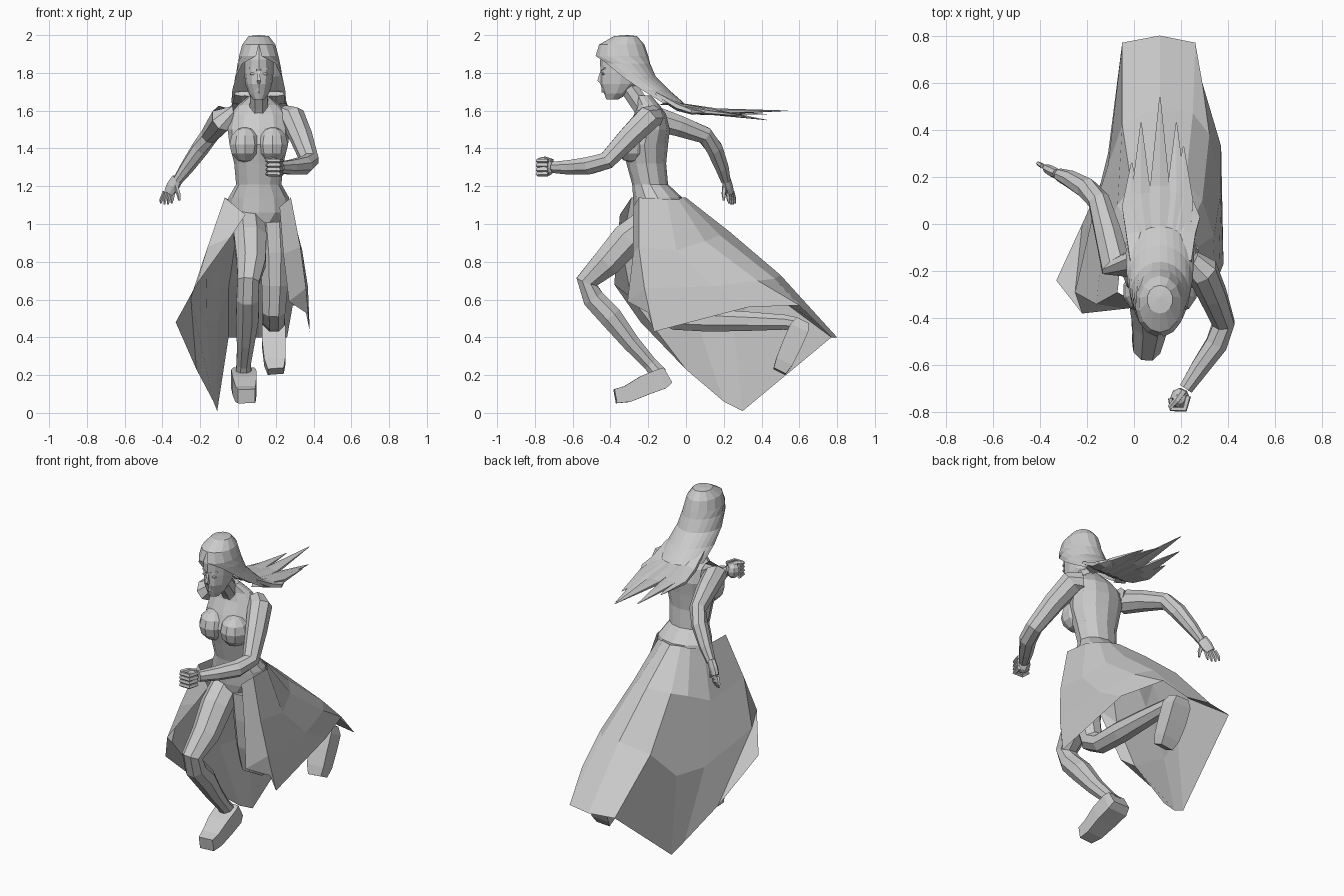
import bpy
import bmesh
import math
from mathutils import Vector

CM = 0.01          # all dimensions below are in hundredths of a unit
MIDDLE = 11        # x of the body's centre line

default_cube = bpy.data.objects.get("Cube")
if default_cube:
    bpy.data.objects.remove(default_cube, do_unlink=True)

grey = bpy.data.materials.new("plain_grey")
grey.use_nodes = True
grey.diffuse_color = (0.6, 0.6, 0.6, 1)
shader = next(node for node in grey.node_tree.nodes if node.type == 'BSDF_PRINCIPLED')
shader.inputs["Base Color"].default_value = grey.diffuse_color


def finish(name, bm, closed=True):
    """Turn a bmesh into a flat shaded object."""
    bmesh.ops.remove_doubles(bm, verts=bm.verts, dist=0.0002)
    if closed:
        bmesh.ops.recalc_face_normals(bm, faces=bm.faces)
    mesh = bpy.data.meshes.new(name)
    bm.to_mesh(mesh)
    bm.free()
    mesh.materials.append(grey)
    part = bpy.data.objects.new(name, mesh)
    bpy.context.collection.objects.link(part)
    return part


def loft(name, rings, closed=True):
    """Skin a list of rings (capped) or open rows of points."""
    bm = bmesh.new()
    rows = [[bm.verts.new(Vector(point) * CM) for point in ring] for ring in rings]
    count = len(rows[0])
    for upper, lower in zip(rows, rows[1:]):
        for i in range(count if closed else count - 1):
            j = (i + 1) % count
            bm.faces.new((upper[i], upper[j], lower[j], lower[i]))
    if closed:
        bm.faces.new(rows[0])
        bm.faces.new(rows[-1])
    return finish(name, bm, closed)


def tube(name, path, flat=1.0, sides=8, across=(1, 0, 0)):
    """Sweep an ellipse along (x, y, z, radius) points; flat widens it sideways."""
    rings = []
    centres = [Vector(point[:3]) for point in path]
    for i, point in enumerate(path):
        along = (centres[min(i + 1, len(path) - 1)] - centres[max(i - 1, 0)]).normalized()
        side = Vector(across)
        side = (side - along * side.dot(along)).normalized()
        up = along.cross(side)
        ring = []
        for k in range(sides):
            angle = math.tau * (k + 0.5) / sides
            ring.append(centres[i] + point[3] * (side * flat * math.cos(angle) + up * math.sin(angle)))
        rings.append(ring)
    return loft(name, rings)


def level_ring(y, z, width, depth, gap=None, sides=12):
    """Horizontal ellipse; with a gap it is an arc that is open at the front."""
    steps = sides if gap is None else sides + 1
    start = math.radians(gap or 0)
    sweep = math.tau - 2 * start
    ring = []
    for k in range(steps):
        angle = start + sweep * k / sides
        ring.append((MIDDLE - width * math.sin(angle), y - depth * math.cos(angle), z))
    return ring


def ball(name, centre, size, segments=8, rings=6):
    bm = bmesh.new()
    bmesh.ops.create_uvsphere(bm, u_segments=segments, v_segments=rings, radius=CM)
    for vert in bm.verts:
        vert.co = Vector([c * s for c, s in zip(vert.co, size)]) + Vector(centre) * CM
    return finish(name, bm)


# Torso and neck
loft("torso", [level_ring(*section) for section in (
    (-23, 168, 5, 4.5), (-20, 163, 11, 6), (-19, 158, 15, 8.5), (-20, 150, 16.5, 11.5),
    (-22, 142, 15.5, 12.5), (-21, 132, 13, 10.5), (-19, 121, 12, 9.5), (-15, 114, 16, 13),
    (-14, 106, 17, 13.5), (-17, 99, 9, 9), (-19, 95, 3, 5))])
tube("neck", [(MIDDLE, -19, 157, 7), (MIDDLE, -24, 163, 5.2), (MIDDLE, -31, 173, 5)])

# Head
loft("head", [level_ring(*section) for section in (
    (-39, 166, 3, 3.2), (-37, 169, 5.3, 6.3), (-35, 174, 7, 10.3),
    (-34, 180, 7.8, 11.3), (-33, 187, 7.8, 12.5), (-32, 194, 6, 10))])
tube("nose", [(MIDDLE, -44.8, 181, 0.7), (MIDDLE, -46, 176, 1.3), (MIDDLE, -44.8, 174.8, 1)], sides=4)
for lip, z in (("upper_lip", 171.5), ("lower_lip", 170.3)):
    tube(lip, [(9, -43, z, 0.3), (MIDDLE, -44, z, 0.9), (13, -43, z, 0.3)], sides=4, across=(0, 1, 0))
for side_name, sign in (("right", -1), ("left", 1)):
    ball(side_name + "_eye", (MIDDLE + sign * 3.2, -43.8, 179.5), (1.6, 0.8, 0.7))
    tube(side_name + "_brow", [(MIDDLE + sign, -45, 181.5, 0.6),
                               (MIDDLE + sign * 5, -43, 182.5, 0.5)], sides=4, across=(0, 1, 0))
    ball(side_name + "_bust", (MIDDLE + sign * 7.2, -28.5, 142), (8.7, 9.3, 9.5), segments=10)

# Hair: a cap open over the face, folded under at the neck, then streaming locks
loft("hair_cap", [level_ring(*section, sides=14) for section in (
    (-31, 200, 0, 0, 0), (-32, 199.5, 5.5, 6, 0), (-34, 195, 9, 12, 0), (-34, 189, 10.5, 14, 8),
    (-33, 185, 11.3, 14, 50), (-30, 178, 12.5, 14, 75), (-24, 171, 14, 15, 92),
    (-17, 164, 15.3, 16, 108), (-17, 163, 8, 10, 108))], closed=False)
locks = ((11, 54, 160), (3, 43, 158), (18, 43, 155), (21, 33, 157), (-1, 26, 158), (24, 12, 159))
for number, (x, y, z) in enumerate(locks):
    root = MIDDLE + (x - MIDDLE) * 0.75
    tube("hair_lock_%d" % (number + 1),
         [(root, -16, 169, 1.5), (root, -4, 162, 2.2), (x, y * 0.3, 159.5, 1.7), (x, y, z, 0.1)],
         flat=2.8, sides=6)

# Arms
tube("left_arm", [(24, -17, 157, 6), (29, -20, 156, 7), (33.5, -30, 146, 6.2), (38, -42, 133.5, 5),
                  (35, -51, 131, 5), (28, -61, 130, 4.2), (22, -70, 130, 3.2)])
tube("right_arm", [(-2, -17, 157, 6), (-8, -17, 156, 7), (-11, -4, 152, 6), (-15, 10, 147, 4.8),
                   (-20, 15, 140, 4.7), (-27, 19, 130, 3.8), (-32, 21, 123, 2.7)])

# Closed left hand
ball("left_fist", (19.5, -74, 130), (4.2, 4.5, 4.8))
for number in range(4):
    z = 126.5 + number * 2.3
    tube("left_finger_%d" % (number + 1),
         [(23, -73, z, 1.3), (21.5, -78.5, z, 1.4), (16, -78.5, z, 1.3), (15.5, -74, z, 1.1)],
         sides=5, across=(0, 0, 1))
tube("left_thumb", [(21, -71, 133, 1.6), (18, -75, 134.5, 1.4), (15, -78, 134, 1)], sides=5)

# Open right hand, its fingers fanned along the edge of the palm
hand_edge = Vector((-1, 0.55, 0))
tube("right_palm", [(-32, 21, 124, 2.2), (-34.5, 22.2, 120, 2.4), (-36.5, 23.3, 116.5, 2)],
     flat=1.5, across=hand_edge)
for number in range(4):
    spread = (number - 1.5) * 1.6
    knuckle = Vector((-36.5, 23.3, 117)) + hand_edge * spread
    middle = knuckle + Vector((-1.2, 0.8, -4)) + hand_edge * spread * 0.2
    tip = middle + Vector((-0.3, 0.3, -3 + abs(spread) * 0.4))
    tube("right_finger_%d" % (number + 1), [(*knuckle, 1.1), (*middle, 1), (*tip, 0.5)], sides=5)
tube("right_thumb", [(-33, 20.5, 121, 1.3), (-31.5, 20, 116, 1.2), (-31, 20, 112.5, 0.6)], sides=5)

# Legs: the right one steps forward, the left one kicks back
tube("right_leg", [(5.5, -19, 101, 9), (6.5, -31, 92, 9.3), (7, -42, 79.5, 8.2), (5.5, -52.5, 69.5, 6.2),
                   (5, -49, 60.5, 6.2), (5, -40, 51, 6.5), (4, -29, 37, 5), (3, -19, 26, 4),
                   (3, -14, 20, 4.7)])
tube("left_leg", [(18.5, -18, 101, 9), (19.5, -18, 85, 8.5), (19.5, -17, 68, 7.5), (19, -14, 54, 6.5),
                  (19, -6, 49.5, 6), (19, 12, 49, 6.5), (19, 33, 48.5, 5.5), (19, 52, 48, 4.3),
                  (19, 58, 47, 4)])

# Blocky feet
tube("right_foot", [(3, -9.5, 20, 6.5), (3, -13, 18, 7.8), (3.5, -22, 14.5, 7.5), (4, -31, 10, 6.3),
                    (4.5, -37.5, 8.8, 5.3)], flat=1.2, sides=4)
tube("left_foot", [(19, 62, 49, 5), (19, 60, 45, 7.3), (19, 56, 36, 7.3), (19.5, 52, 27, 6.6),
                   (20, 49.5, 22, 5)], flat=1.2, sides=4)

# Skirt: each column runs waist, hip, thigh, hem, going round the back from the open front
skirt_columns = [
    [(4, -35, 105), (-4, -36, 93), (-22, -38, 68), (-33, -24, 48)],
    [(-7, -29, 114), (-16, -34, 88), (-25, -29, 61), (-22, 0, 23)],
    [(-5, -10, 113), (-13, -5, 84), (-17, 6, 48), (-13, 20, 6)],
    [(0, -4, 113), (-7, 8, 90), (-11, 25, 48), (-11, 30, 1)],
    [(5, -2, 114), (-1, 16, 93), (-5, 42, 66), (-5, 77, 40)],
    [(MIDDLE, 0, 114), (MIDDLE, 23, 96), (MIDDLE, 50, 73), (MIDDLE, 80, 40)],
    [(17, -2, 114), (22, 18, 94), (25, 47, 71), (26, 77, 40)],
    [(22, -4, 113), (29, 10, 91), (32, 38, 70), (29, 60, 57)],
    [(27, -10, 113), (34, -5, 86), (37, 14, 67), (37, 33, 56)],
    [(28, -25, 114), (33, -25, 88), (36, -22, 66), (38, -17, 43)],
    [(22, -28, 109), (24, -28, 84), (27, -31, 59), (36, -20, 53)],
]
loft("skirt", list(zip(*skirt_columns)), closed=False)
